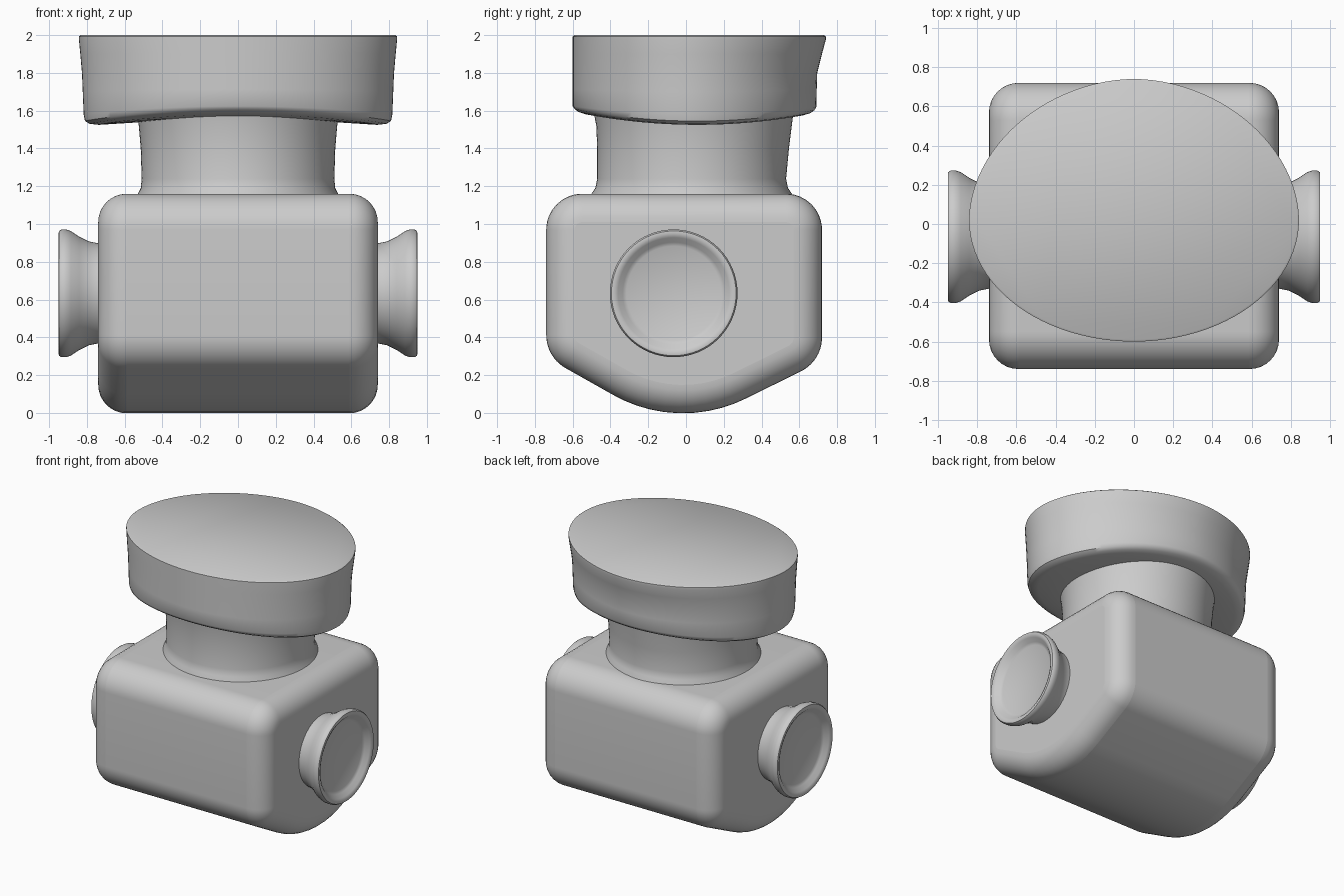
import bpy, bmesh, math
from mathutils import Vector

if "Cube" in bpy.data.objects:
    bpy.data.objects.remove(bpy.data.objects["Cube"])

grey = bpy.data.materials.new("plain_grey")
grey.use_nodes = True
COLOUR = (0.6, 0.6, 0.6, 1)
grey.diffuse_color = COLOUR
grey.node_tree.nodes["Principled BSDF"].inputs["Base Color"].default_value = COLOUR


def finish(bm, name, angle=40):
    bmesh.ops.recalc_face_normals(bm, faces=bm.faces)
    mesh = bpy.data.meshes.new(name)
    bm.to_mesh(mesh)
    bm.free()
    mesh.materials.append(grey)
    obj = bpy.data.objects.new(name, mesh)
    bpy.context.collection.objects.link(obj)
    bpy.ops.object.select_all(action='DESELECT')
    obj.select_set(True)
    bpy.context.view_layer.objects.active = obj
    bpy.ops.object.shade_smooth_by_angle(angle=math.radians(angle))
    return obj


def loft(name, rings, angle=40):
    """Skin closed rings of equal length and cap both ends."""
    bm = bmesh.new()
    loops = [[bm.verts.new(p) for p in ring] for ring in rings]
    n = len(loops[0])
    for a, b in zip(loops, loops[1:]):
        for i in range(n):
            j = (i + 1) % n
            bm.faces.new((a[i], a[j], b[j], b[i]))
    bm.faces.new(loops[0])
    bm.faces.new(loops[-1])
    return finish(bm, name, angle)


def fillet(corners, steps=10):
    """Round each (y, z, radius) corner of a polygon."""
    out = []
    for i, (y, z, r) in enumerate(corners):
        p = Vector((y, z))
        u = (Vector(corners[i - 1][:2]) - p).normalized()
        v = (Vector(corners[(i + 1) % len(corners)][:2]) - p).normalized()
        half = u.angle(v) / 2
        centre = p + (u + v).normalized() * r / math.sin(half)
        a = p + u * r / math.tan(half) - centre
        b = p + v * r / math.tan(half) - centre
        for k in range(steps + 1):
            t = k / steps
            out.append(centre + (a * (1 - t) + b * t).normalized() * r)
    return out


# Body: keel-bottomed profile with softened ends
profile = fillet([(-0.74, 1.16, 0.19), (-0.74, 0.295, 0.2), (-0.04, -0.1, 0.75),
                  (0.72, 0.275, 0.2), (0.72, 1.16, 0.19)])
body = loft("body", [[(x, p.x, p.y) for p in profile] for x in (-0.74, 0.74)])
bevel = body.modifiers.new("soft_ends", 'BEVEL')
bevel.width = 0.15
bevel.segments = 8
bevel.limit_method = 'ANGLE'
bevel.angle_limit = math.radians(60)


def oval(z, rx, front, back, mid=0.02, power=2.0, lift=0.0):
    """Oval ring whose front and back depths differ."""
    ring = []
    for i in range(96):
        a = math.tau * i / 96
        c, s = math.cos(a), math.sin(a)
        e = 2 / power if s > 0 else 1
        x = rx * math.copysign(abs(c) ** e, c)
        depth = back - mid if s > 0 else mid - front
        y = mid + depth * math.copysign(abs(s) ** e, s)
        ring.append((x, y, z + lift * (y - 0.06) ** 2))
    return ring


# Neck with a small flare where it meets the body
neck = [(1.1, 0.55, -0.51, 0.57), (1.16, 0.53, -0.5, 0.56), (1.19, 0.515, -0.48, 0.54),
        (1.24, 0.51, -0.47, 0.53), (1.4, 0.515, -0.47, 0.545), (1.52, 0.525, -0.475, 0.56),
        (1.6, 0.54, -0.49, 0.57)]
loft("neck", [oval(*row, mid=0.03) for row in neck])

# Cap: oval drum, underside bowed upward at front and back
cap = [(1.54, 0.5, -0.45, 0.53, 0.1), (1.525, 0.74, -0.53, 0.62, 0.16),
       (1.53, 0.785, -0.57, 0.66, 0.16), (1.545, 0.81, -0.59, 0.68, 0.15),
       (1.58, 0.817, -0.6, 0.69, 0.1), (1.7, 0.822, -0.6, 0.692, 0.03),
       (1.8, 0.826, -0.6, 0.695, 0), (1.9, 0.835, -0.6, 0.72, 0),
       (1.975, 0.842, -0.6, 0.74, 0), (1.993, 0.842, -0.6, 0.74, 0),
       (2.0, 0.832, -0.59, 0.73, 0)]
loft("cap", [oval(z, rx, f, b, power=1.9, lift=k) for z, rx, f, b, k in cap])

# Side knobs: flared discs with a dished outer face
knob = [(0.68, 0.27), (0.74, 0.265), (0.79, 0.275), (0.84, 0.3), (0.885, 0.33),
        (0.91, 0.338), (0.935, 0.338), (0.948, 0.33), (0.95, 0.315),
        (0.94, 0.295), (0.915, 0.27), (0.905, 0.25)]
for side, name in ((1, "left_knob"), (-1, "right_knob")):
    loft(name, [[(side * x, -0.065 + r * math.cos(math.tau * i / 64),
                  0.633 + r * math.sin(math.tau * i / 64)) for i in range(64)]
                for x, r in knob])
